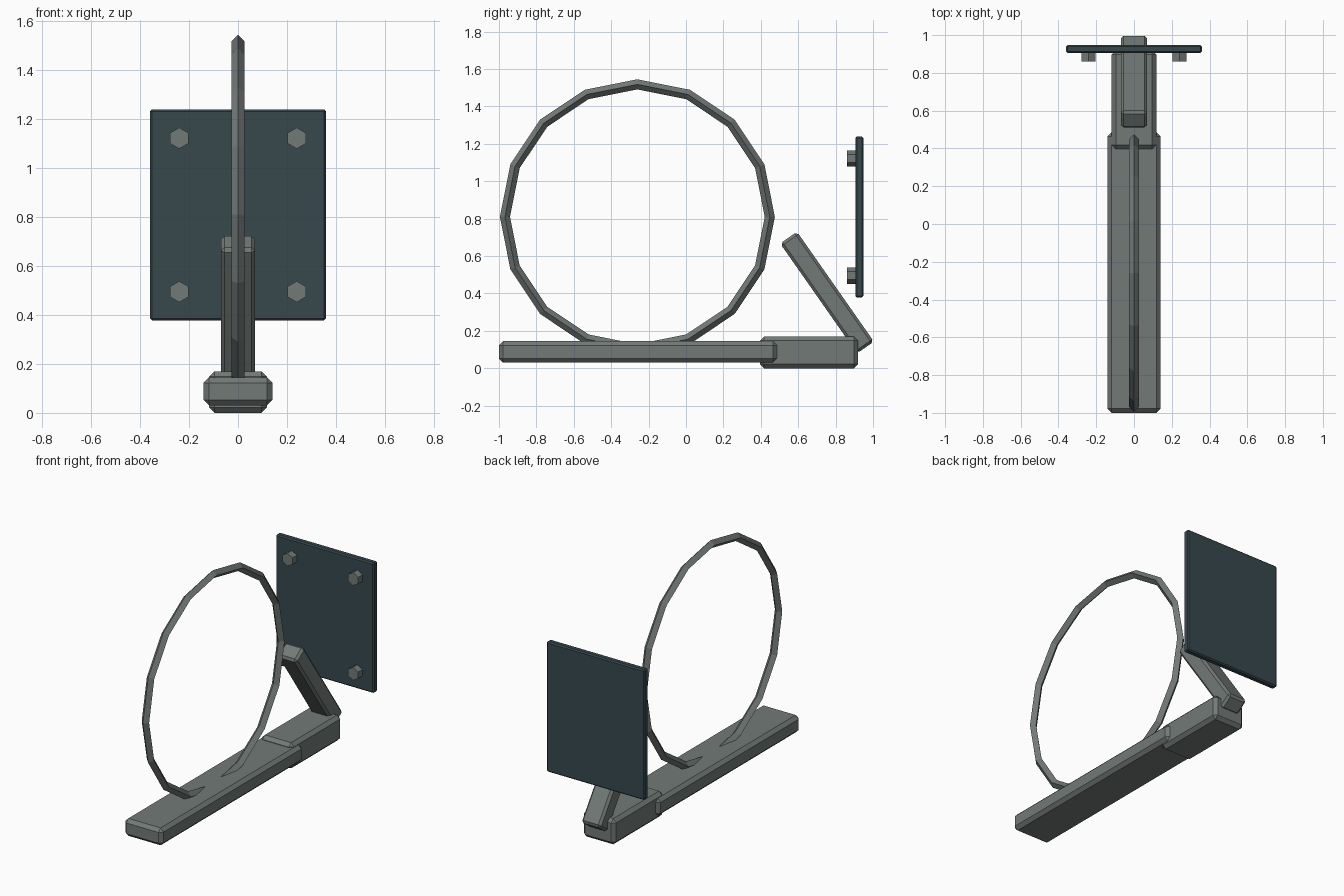
import bpy
from math import radians, pi

if "Cube" in bpy.data.objects:
    bpy.data.objects.remove(bpy.data.objects["Cube"])


def material(name, rgb):
    m = bpy.data.materials.new(name)
    m.diffuse_color = (*rgb, 1)
    m.use_nodes = True
    m.node_tree.nodes["Principled BSDF"].inputs["Base Color"].default_value = m.diffuse_color
    return m


STEEL = material("steel", (0.17, 0.195, 0.185))
TEAL = material("dark_teal", (0.038, 0.065, 0.076))


def finish(name, mat):
    ob = bpy.context.object
    ob.name = ob.data.name = name
    ob.data.materials.append(mat)
    return ob


def box(name, centre, size, bevel, mat=STEEL, tilt=0):
    # chamfered box, optionally tilted about x
    bpy.ops.mesh.primitive_cube_add(size=1, location=centre)
    ob = finish(name, mat)
    ob.scale = size
    bpy.ops.object.transform_apply(location=False, rotation=False, scale=True)
    ob.rotation_euler.x = radians(tilt)
    mod = ob.modifiers.new("chamfer", 'BEVEL')
    mod.width = bevel
    mod.segments = 1
    return ob


# long base bar and the thicker block behind it
box("base_bar", (0, -0.257, 0.0875), (0.28, 1.486, 0.115), 0.022)
box("rear_block", (0, 0.658, 0.085), (0.236, 0.524, 0.17), 0.022)

# leaning arm
box("leaning_arm", (0, 0.754, 0.405), (0.14, 0.717, 0.11)[::1] and (0.14, 0.11, 0.717), 0.015, tilt=35)

# upright ring with diamond cross-section, sunk into the bar
bpy.ops.mesh.primitive_torus_add(major_segments=16, minor_segments=4,
                                 major_radius=0.708, minor_radius=0.027,
                                 location=(0, -0.26, 0.81), rotation=(0, pi / 2, 0))
finish("ring", STEEL)

# back plate
box("back_plate", (0, 0.927, 0.809), (0.718, 0.042, 0.862), 0.008, TEAL)

# hexagonal bolt heads at the plate corners
for x in (-0.24, 0.24):
    for z in (0.495, 1.122):
        bpy.ops.mesh.primitive_cylinder_add(vertices=6, radius=0.043, depth=0.06,
                                            location=(x, 0.89, z),
                                            rotation=(pi / 2, 0, 0))
        finish("bolt_head", STEEL)
